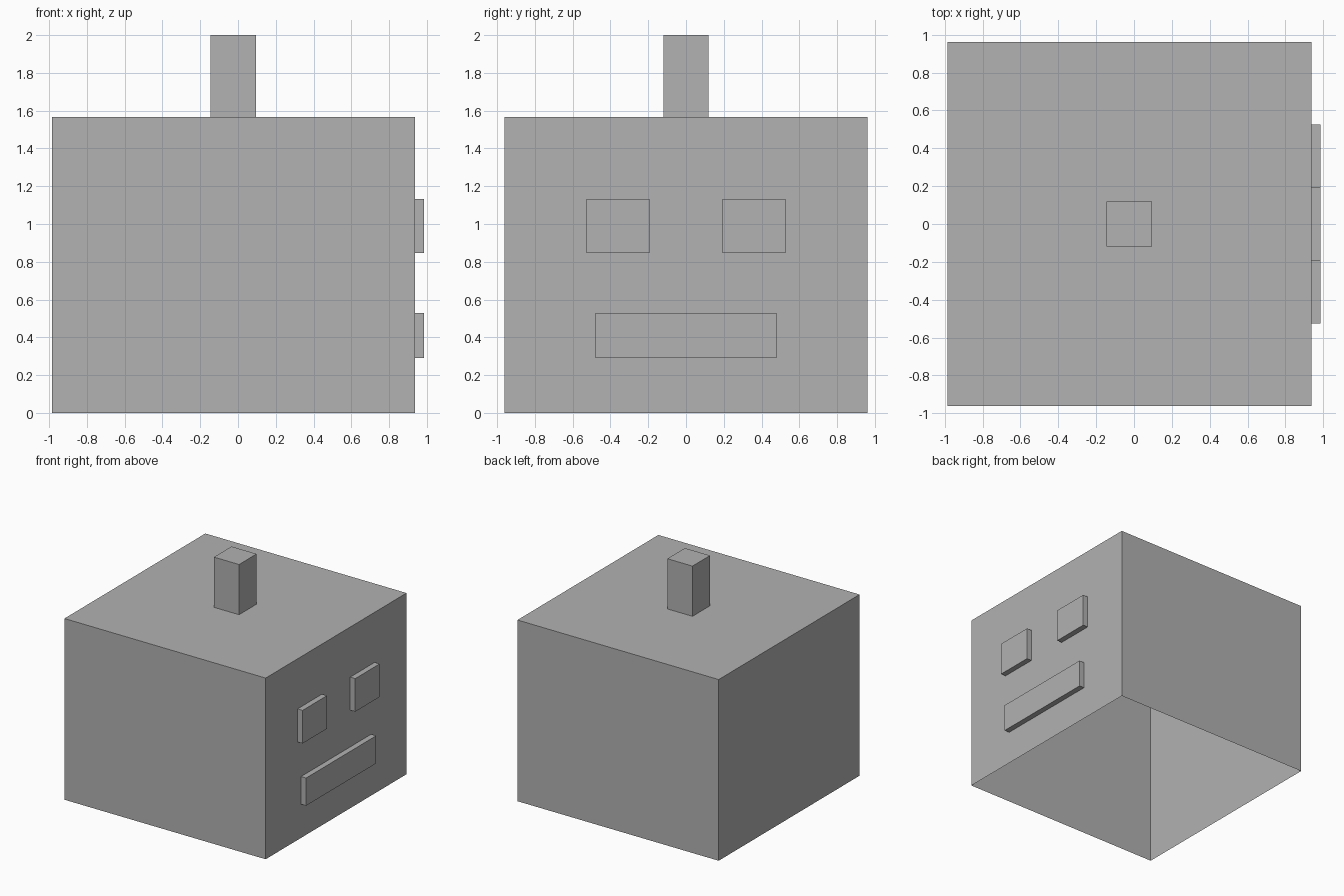
import bpy, bmesh
from mathutils import Vector

if "Cube" in bpy.data.objects:
    bpy.data.objects.remove(bpy.data.objects["Cube"])

grey = bpy.data.materials.new("plain_grey")
grey.diffuse_color = (0.445, 0.445, 0.445, 1)
grey.use_nodes = True
grey.node_tree.nodes["Principled BSDF"].inputs["Base Color"].default_value = grey.diffuse_color


def open_box(name, lo, hi, open_side):
    """Box between two corners, without the face pointing to open_side."""
    lo, hi = Vector(lo), Vector(hi)
    bm = bmesh.new()
    bmesh.ops.create_cube(bm, size=1)
    bmesh.ops.scale(bm, vec=hi - lo, verts=bm.verts)
    bmesh.ops.translate(bm, vec=(lo + hi) / 2, verts=bm.verts)
    bm.normal_update()
    gone = [f for f in bm.faces if f.normal.dot(Vector(open_side)) > 0.9]
    bmesh.ops.delete(bm, geom=gone, context='FACES')
    mesh = bpy.data.meshes.new(name)
    bm.to_mesh(mesh)
    bm.free()
    mesh.materials.append(grey)
    obj = bpy.data.objects.new(name, mesh)
    bpy.context.collection.objects.link(obj)
    return obj


DOWN, INWARD = (0, 0, -1), (-1, 0, 0)
FACE, FRONT = 0.938, 0.986      # body wall and raised plate depth along x
TOP = 1.566

# Hollow head, open underneath, with a square stem on top
open_box("head", (-0.986, -0.962, 0), (FACE, 0.962, TOP), DOWN)
open_box("stem", (-0.146, -0.12, TOP), (0.094, 0.12, 2.0), DOWN)

# Raised eyes and mouth on the +x wall
for name, y0, y1 in (("eye_right", -0.526, -0.193), ("eye_left", 0.193, 0.526)):
    open_box(name, (FACE, y0, 0.847), (FRONT, y1, 1.133), INWARD)
open_box("mouth", (FACE, -0.479, 0.291), (FRONT, 0.479, 0.53), INWARD)
